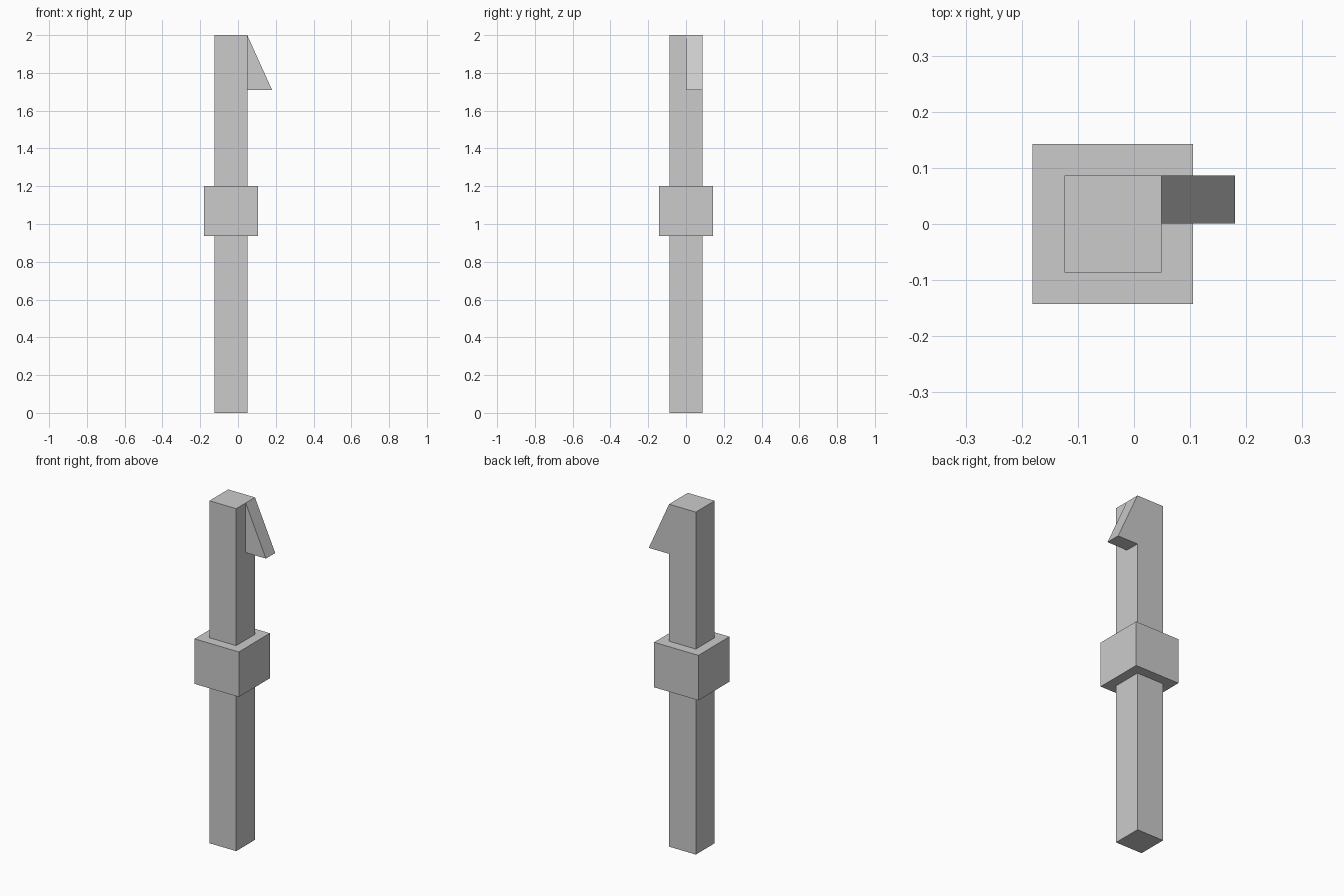
import bpy, bmesh

if "Cube" in bpy.data.objects:
    bpy.data.objects.remove(bpy.data.objects["Cube"])


def prism(name, profile, y0, y1):
    """Extrude an x-z profile from y0 to y1."""
    bm = bmesh.new()
    face = bm.faces.new([bm.verts.new((x, y0, z)) for x, z in profile])
    ext = bmesh.ops.extrude_face_region(bm, geom=[face])
    verts = [g for g in ext["geom"] if isinstance(g, bmesh.types.BMVert)]
    bmesh.ops.translate(bm, verts=verts, vec=(0, y1 - y0, 0))
    bmesh.ops.recalc_face_normals(bm, faces=bm.faces)
    mesh = bpy.data.meshes.new(name)
    bm.to_mesh(mesh)
    bm.free()
    obj = bpy.data.objects.new(name, mesh)
    bpy.context.collection.objects.link(obj)
    return obj


def block(name, centre_x, half, z0, z1):
    """Square block centred on y = 0."""
    a, b = centre_x - half, centre_x + half
    return prism(name, [(a, z0), (b, z0), (b, z1), (a, z1)], -half, half)


AXIS_X = -0.0375
HALF = 0.0865

# Square shaft and thicker collar
block("shaft", AXIS_X, HALF, 0, 2)
block("collar", AXIS_X, 0.143, 0.937, 1.2)

# Wedge barb on the right side, flush with the back of the shaft
side = AXIS_X + HALF
prism("barb", [(side, 1.71), (0.18, 1.71), (side, 2)], 0.001, HALF)
